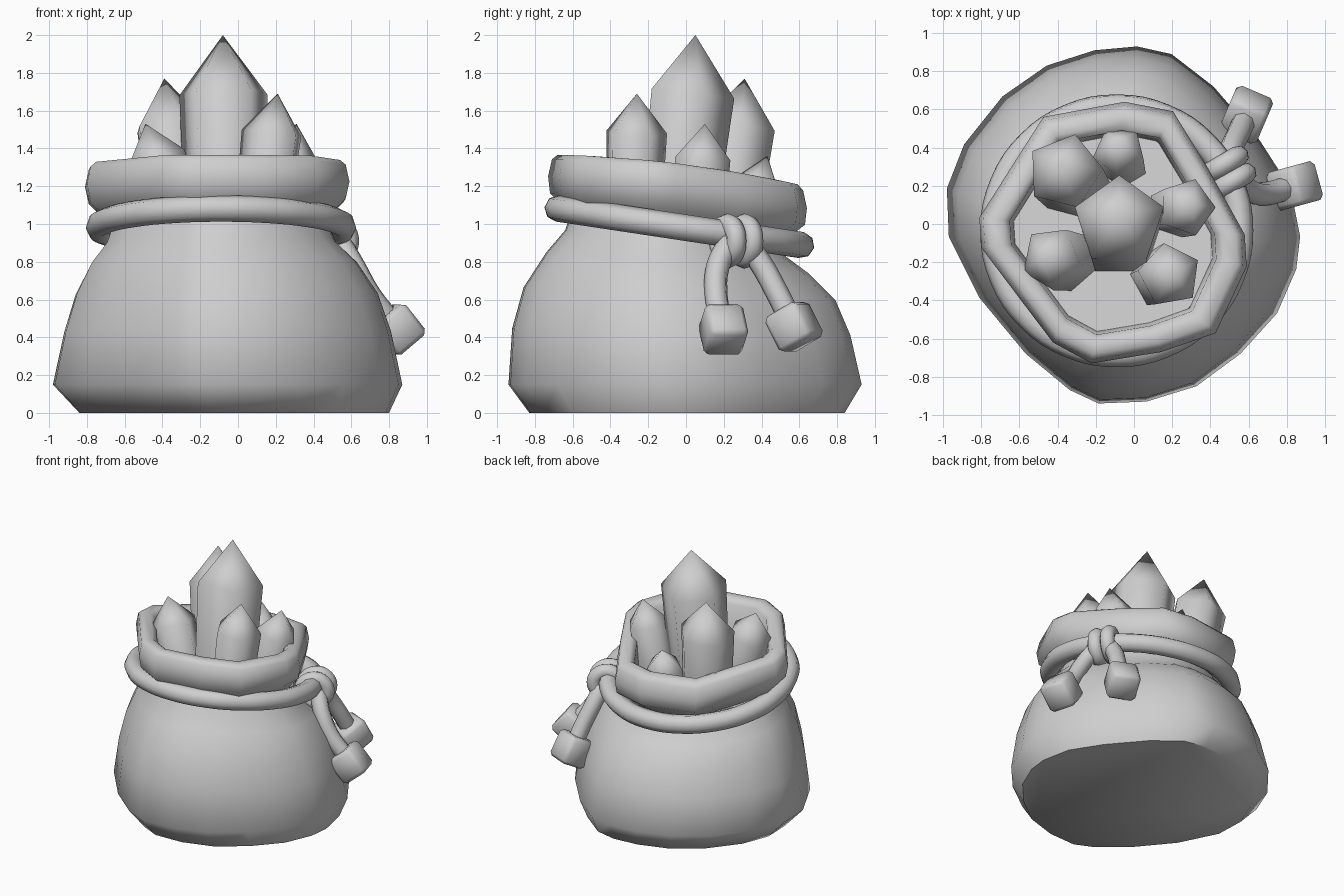
import bpy, bmesh, math
from mathutils import Vector, Matrix

cube = bpy.data.objects.get("Cube")
if cube:
    bpy.data.objects.remove(cube, do_unlink=True)

grey = bpy.data.materials.new("plain grey")
grey.use_nodes = True
grey.diffuse_color = (0.62, 0.62, 0.62, 1)
grey.node_tree.nodes["Principled BSDF"].inputs["Base Color"].default_value = (0.62, 0.62, 0.62, 1)


def finish(obj, angle):
    """Give the object its colour and shade it smooth up to an angle."""
    obj.data.materials.clear()
    obj.data.materials.append(grey)
    bpy.ops.object.select_all(action="DESELECT")
    obj.select_set(True)
    bpy.context.view_layer.objects.active = obj
    bpy.ops.object.shade_smooth_by_angle(angle=math.radians(angle))
    return obj


def from_bmesh(name, bm, angle):
    bmesh.ops.recalc_face_normals(bm, faces=bm.faces)
    mesh = bpy.data.meshes.new(name)
    bm.to_mesh(mesh)
    bm.free()
    obj = bpy.data.objects.new(name, mesh)
    bpy.context.collection.objects.link(obj)
    return finish(obj, angle)


def fit(outline, x0, x1, y0, y1, z, slope, bend):
    """Stretch an outline to a box and lean it so the front is higher."""
    xs, ys = [p[0] for p in outline], [p[1] for p in outline]
    pts = []
    for x, y in outline:
        px = x0 + (x1 - x0) * (x - min(xs)) / (max(xs) - min(xs))
        py = y0 + (y1 - y0) * (y - min(ys)) / (max(ys) - min(ys))
        pts.append(Vector((px, py, z - slope * py - bend * py * py)))
    return pts


def loft(name, outline, rings, bend, angle):
    bm = bmesh.new()
    loops = [[bm.verts.new(p) for p in fit(outline, *r, bend)] for r in rings]
    n = len(outline)
    for a, b in zip(loops, loops[1:]):
        for i in range(n):
            j = (i + 1) % n
            bm.faces.new((a[i], a[j], b[j], b[i]))
    bm.faces.new(loops[0])
    bm.faces.new(loops[-1])
    return from_bmesh(name, bm, angle)


def tube(name, points, radius, closed=False):
    curve = bpy.data.curves.new(name, "CURVE")
    curve.dimensions = "3D"
    curve.bevel_depth = radius
    curve.bevel_resolution = 2
    curve.resolution_u = 4
    curve.use_fill_caps = True
    spline = curve.splines.new("BEZIER")
    spline.bezier_points.add(len(points) - 1)
    for bp, p in zip(spline.bezier_points, points):
        bp.co = p
        bp.handle_left_type = bp.handle_right_type = "AUTO"
    spline.use_cyclic_u = closed
    obj = bpy.data.objects.new(name, curve)
    bpy.context.collection.objects.link(obj)
    bpy.ops.object.select_all(action="DESELECT")
    obj.select_set(True)
    bpy.context.view_layer.objects.active = obj
    bpy.ops.object.convert(target="MESH")
    return finish(bpy.context.object, 50)


# Sack body: one lumpy outline, stretched ring by ring up to the leaning neck
body_outline = [
    (.02, .94), (-.2, .92), (-.45, .84), (-.68, .68), (-.88, .43), (-.97, .2),
    (-.96, -.05), (-.8, -.37), (-.56, -.66), (-.33, -.85), (-.18, -.92), (.07, -.91),
    (.33, -.83), (.56, -.66), (.75, -.45), (.85, -.22), (.87, -.05), (.82, .2),
    (.66, .45), (.42, .73), (.2, .9)]
loft("sack_body", body_outline, [
    (-.84, .8, -.83, .84, 0, 0),
    (-.98, .87, -.94, .93, .15, 0),
    (-.92, .81, -.92, .87, .43, .02),
    (-.86, .74, -.86, .79, .63, .04),
    (-.78, .63, -.74, .65, .79, .08),
    (-.7, .52, -.64, .53, .89, .12),
    (-.66, .47, -.6, .5, 1.0, .14)], 0, 60)

# Tall folded collar with a thick lip and a floor inside
collar_outline = [
    (-.05, .65), (-.47, .57), (-.8, .04), (-.79, -.12), (-.42, -.62), (-.22, -.73),
    (.14, -.67), (.42, -.57), (.58, -.22), (.57, -.05), (.38, .3), (.2, .6)]
loft("sack_collar", collar_outline, [
    (-.66, .46, -.62, .5, .97, .13),
    (-.74, .52, -.67, .58, 1.06, .13),
    (-.79, .57, -.72, .63, 1.11, .13),
    (-.81, .59, -.73, .64, 1.2, .13),
    (-.79, .57, -.71, .62, 1.29, .13),
    (-.76, .54, -.68, .59, 1.315, .13),
    (-.69, .47, -.62, .53, 1.315, .13),
    (-.65, .43, -.58, .49, 1.28, .13),
    (-.63, .41, -.56, .47, 1.0, .13)], .08, 50)

# Cord round the neck
ring = []
for i in range(16):
    a = math.tau * i / 16
    y = -.035 + .645 * math.sin(a)
    ring.append((-.09 + .645 * math.cos(a), y, .98 - .15 * y))
tube("neck_cord", ring, .07, True)

# Knot: two loops wrapped round the cord
outward = Vector((.84, .5, 0)).normalized()
for i, (x, y) in enumerate([(.51, .22), (.47, .31)]):
    loop = []
    for k in range(8):
        a = math.tau * k / 8
        loop.append(Vector((x, y, .91)) + outward * .09 * math.cos(a)
                    + Vector((0, 0, .09 * math.sin(a))))
    tube(f"knot_loop_{i + 1}", loop, .055, True)

# Hanging cord ends, each with a bevelled block
ends = {
    "right": [(.54, .23, .9), (.61, .17, .78), (.7, .16, .62), (.81, .19, .48)],
    "back": [(.5, .31, .9), (.51, .39, .8), (.55, .48, .64), (.58, .55, .5)]}
for side, path in ends.items():
    tube(f"cord_end_{side}", path, .062)
    tip, before = Vector(path[-1]), Vector(path[-2])
    way = (tip - before).normalized()
    bm = bmesh.new()
    bmesh.ops.create_cube(bm, size=.21)
    bmesh.ops.bevel(bm, geom=bm.edges[:], offset=.025, segments=1, affect="EDGES")
    turn = way.to_track_quat("Z", "Y").to_matrix().to_4x4()
    bm.transform(Matrix.Translation(tip + way * .05) @ turn)
    from_bmesh(f"cord_block_{side}", bm, 50)


# Crystals: five-sided shafts with pointed tips, leaning outward
def crystal(name, base, tip, radius, point, start):
    base, tip = Vector(base), Vector(tip)
    axis = tip - base
    bm = bmesh.new()
    low, high = [], []
    for k in range(5):
        a = math.radians(start) + math.tau * k / 5
        side = Vector((math.cos(a), math.sin(a), 0))
        side -= axis * side.dot(axis) / axis.length_squared
        low.append(bm.verts.new(base + side * radius * .9))
        high.append(bm.verts.new(tip - axis.normalized() * point + side * radius))
    top = bm.verts.new(tip)
    for k in range(5):
        j = (k + 1) % 5
        bm.faces.new((low[k], low[j], high[j], high[k]))
        bm.faces.new((high[k], high[j], top))
    bm.faces.new(low)
    from_bmesh(name, bm, 75)


crystal("crystal_centre", (-.07, -.08, .9), (-.08, .05, 2), .245, .31, 90)
crystal("crystal_back_left", (-.3, .19, .9), (-.39, .31, 1.77), .205, .26, 75)
crystal("crystal_front_right", (.12, -.29, .9), (.21, -.26, 1.69), .17, .21, 100)
crystal("crystal_front_left", (-.3, -.2, .9), (-.49, -.17, 1.53), .17, .19, 60)
crystal("crystal_right", (.19, .06, .9), (.31, .1, 1.53), .155, .18, 0)
crystal("crystal_back", (-.05, .28, .85), (-.09, .43, 1.36), .14, .16, 50)
